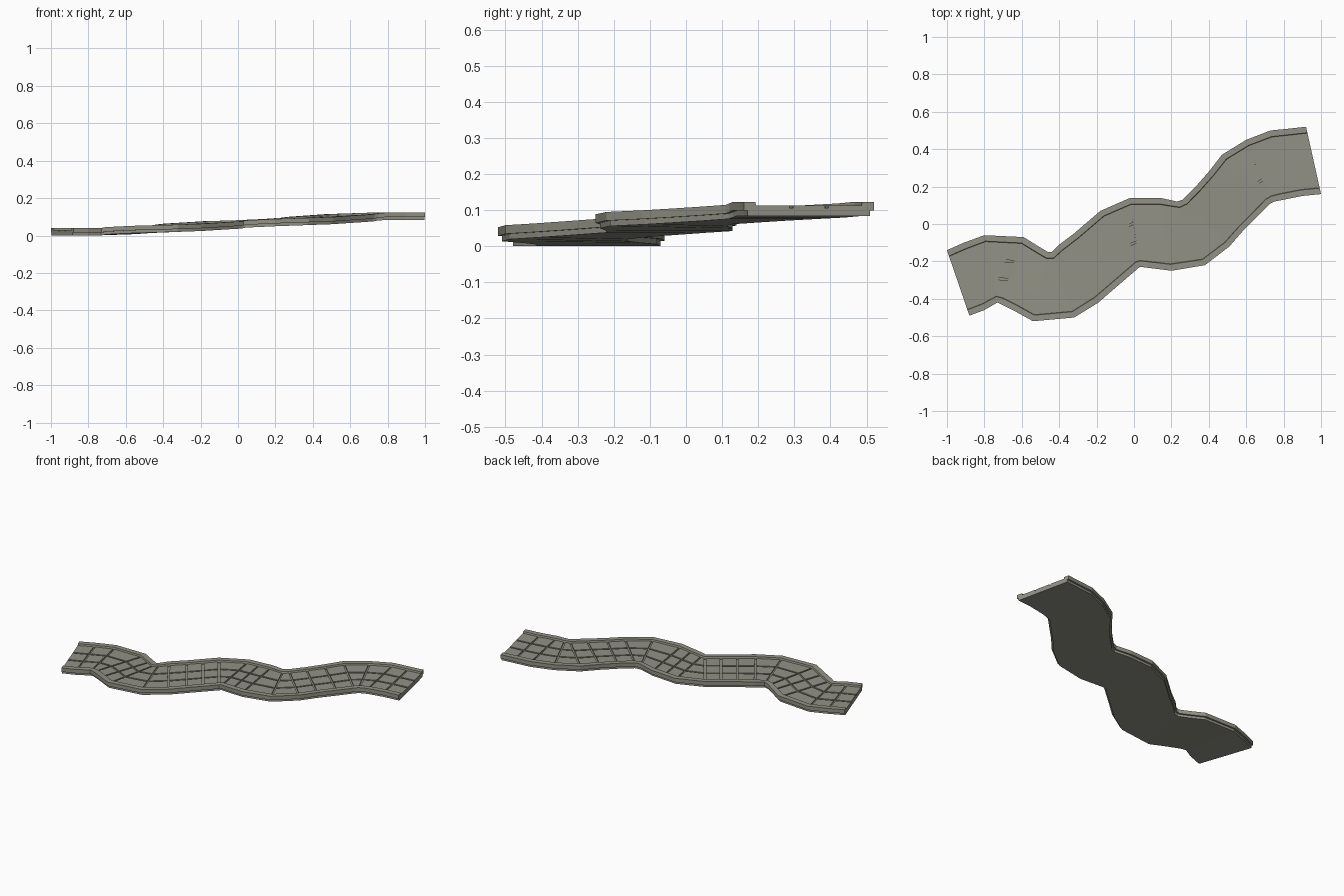
import bpy
import bmesh
from mathutils import Vector

cube = bpy.data.objects.get("Cube")
if cube:
    bpy.data.objects.remove(cube, do_unlink=True)

# One weathered stone colour throughout
STONE_RGB = (0.285, 0.285, 0.235, 1)
stone = bpy.data.materials.new("grey stone")
stone.use_nodes = True
stone.diffuse_color = STONE_RGB
shader = stone.node_tree.nodes["Principled BSDF"]
shader.inputs["Base Color"].default_value = STONE_RGB
shader.inputs["Roughness"].default_value = 0.9

# Crosswise joints of the winding path: left edge x, y and right edge x, y
joints = [
    (-1, -.14, -.88, -.49), (-.91, -.1, -.8, -.46), (-.8, -.06, -.73, -.42),
    (-.59, -.07, -.71, -.43), (-.51, -.12, -.63, -.47), (-.46, -.15, -.54, -.52),
    (-.44, -.15, -.32, -.5), (-.4, -.11, -.19, -.42), (-.32, -.05, -.11, -.35),
    (-.25, .01, -.04, -.29), (-.18, .07, .03, -.23), (-.02, .14, .04, -.23),
    (.06, .14, .12, -.24), (.14, .14, .2, -.25), (.23, .12, .38, -.22),
    (.26, .13, .51, -.12), (.33, .2, .58, -.04), (.4, .28, .66, .04),
    (.47, .37, .73, .11), (.6, .45, .75, .12), (.73, .5, .8, .13),
    (.83, .51, .9, .15), (.92, .52, 1, .16),
]
FLAT = 2            # joints at each end that stay level
RISE = 0.084
last = len(joints) - 1

# Height of each joint, climbing evenly with distance walked
mids = [Vector(((a + c) / 2, (b + d) / 2)) for a, b, c, d in joints]
walked = [0.0]
for i in range(last):
    walked.append(walked[-1] + (mids[i + 1] - mids[i]).length)
start, end = walked[FLAT], walked[last - FLAT]
heights = [RISE * min(1, max(0, (w - start) / (end - start))) for w in walked]


def place(i, v, z):
    """Point at joint i, fraction v across from left to right, z above the underside."""
    a, b, c, d = joints[i]
    return Vector((a + (c - a) * v, b + (d - b) * v, heights[i] + z))


def finish(name, bm):
    bmesh.ops.recalc_face_normals(bm, faces=bm.faces)
    mesh = bpy.data.meshes.new(name)
    bm.to_mesh(mesh)
    bm.free()
    mesh.materials.append(stone)
    obj = bpy.data.objects.new(name, mesh)
    bpy.context.collection.objects.link(obj)


def sweep(name, profile):
    """Carry a closed cross-section along all the joints."""
    bm = bmesh.new()
    rings = [[bm.verts.new(place(i, v, z)) for v, z in profile] for i in range(last + 1)]
    n = len(profile)
    for r, s in zip(rings, rings[1:]):
        for k in range(n):
            m = (k + 1) % n
            bm.faces.new((r[k], r[m], s[m], s[k]))
    bm.faces.new(rings[0])
    bm.faces.new(rings[-1])
    finish(name, bm)


# Bed under the paving
sweep("path_bed", [(.03, 0), (.97, 0), (.97, .022), (.03, .022)])

# Overhanging raised curbs
curb = [(0, .015), (.095, .015), (.095, .029), (.088, .039), (0, .039)]
sweep("left_curb", curb)
sweep("right_curb", [(1 - v, z) for v, z in curb])

# Three rows of paving stones between the curbs, parted by narrow grooves
GAP = 0.005
TOP, BOTTOM = 0.029, 0.018
rows = [(.095, .35), (.38, .62), (.65, .905)]
bm = bmesh.new()
for i in range(last):
    for v0, v1 in rows:
        corners = []
        for v, order in ((v0, 1), (v1, -1)):
            p, q = place(i, v, 0), place(i + 1, v, 0)
            trim = min(0.3, GAP / max((q - p).length, GAP))
            pair = [p.lerp(q, trim if i else 0),
                    q.lerp(p, trim if i + 1 < last else 0)]
            corners += pair[::order]
        low = [bm.verts.new(p + Vector((0, 0, BOTTOM))) for p in corners]
        high = [bm.verts.new(p + Vector((0, 0, TOP))) for p in corners]
        bm.faces.new(high)
        bm.faces.new(low[::-1])
        for k in range(4):
            m = (k + 1) % 4
            bm.faces.new((low[k], low[m], high[m], high[k]))
finish("paving_stones", bm)
